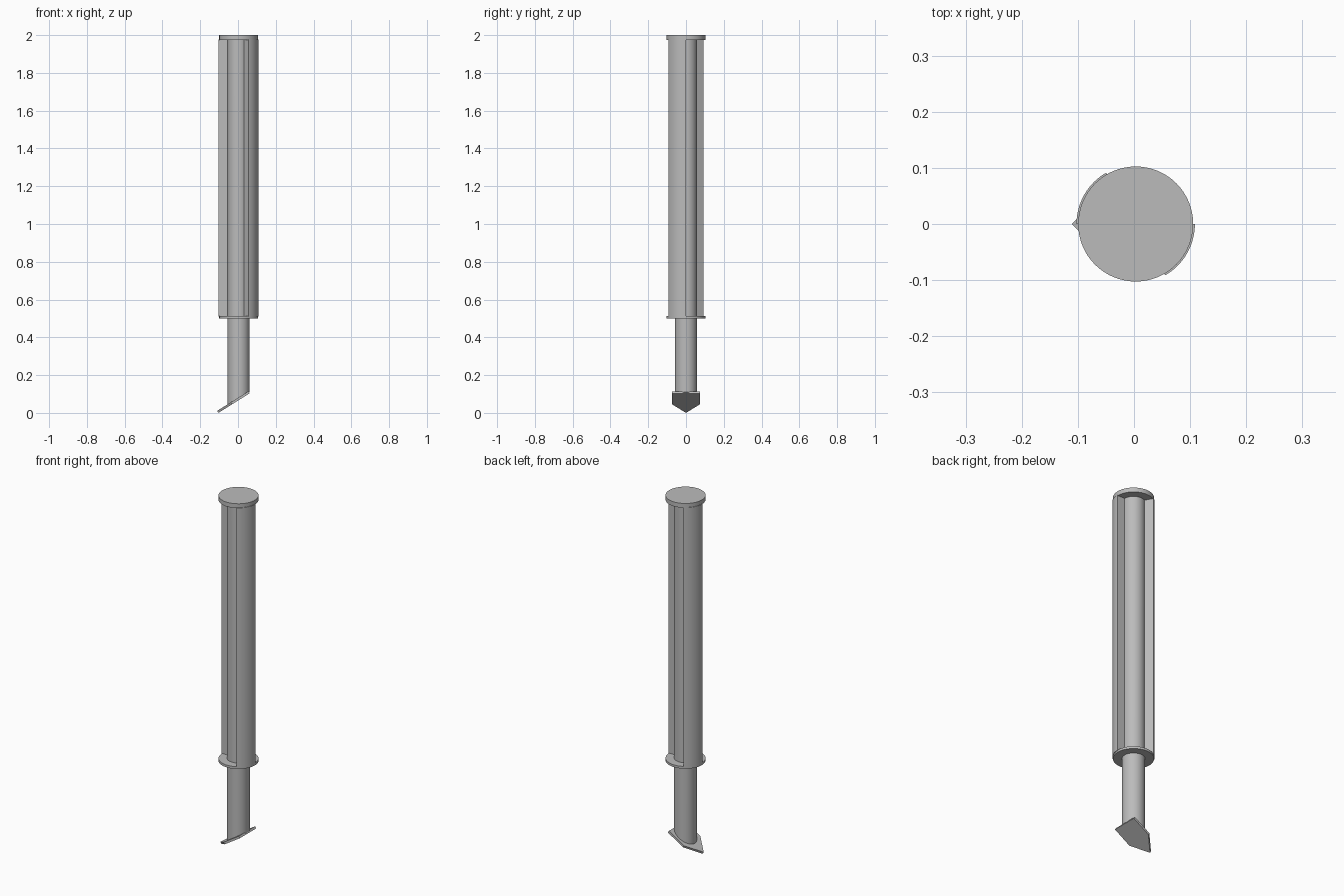
import bpy, bmesh
from math import sin, cos, radians
from mathutils import Vector

cube = bpy.data.objects.get("Cube")
if cube:
    bpy.data.objects.remove(cube, do_unlink=True)

steel = bpy.data.materials.new("grey_steel")
steel.use_nodes = True
grey = (0.5, 0.5, 0.5, 1)
steel.diffuse_color = grey
steel.node_tree.nodes["Principled BSDF"].inputs["Base Color"].default_value = grey

AXIS = 0.003          # x of the shaft axis
SHAFT_R = 0.058
TILT = radians(32)    # slope of the digging plate
TIP = Vector((-0.104, 0, 0))
SLOPE = Vector((cos(TILT), 0, sin(TILT)))
NORMAL = Vector((-sin(TILT), 0, cos(TILT)))


def make(name, points, push, cut=None):
    """Extrude a flat outline along a vector, optionally trimming below a plane."""
    bm = bmesh.new()
    face = bm.faces.new([bm.verts.new(p) for p in points])
    res = bmesh.ops.extrude_face_region(bm, geom=[face], use_keep_orig=True)
    moved = [v for v in res["geom"] if isinstance(v, bmesh.types.BMVert)]
    bmesh.ops.translate(bm, verts=moved, vec=push)
    if cut:
        geom = bm.verts[:] + bm.edges[:] + bm.faces[:]
        res = bmesh.ops.bisect_plane(bm, geom=geom, plane_co=cut[0],
                                     plane_no=cut[1], clear_inner=True)
        rim = [e for e in res["geom_cut"] if isinstance(e, bmesh.types.BMEdge)]
        bmesh.ops.contextual_create(bm, geom=rim)
    bmesh.ops.recalc_face_normals(bm, faces=bm.faces[:])
    mesh = bpy.data.meshes.new(name)
    bm.to_mesh(mesh)
    bm.free()
    mesh.materials.append(steel)
    obj = bpy.data.objects.new(name, mesh)
    bpy.context.collection.objects.link(obj)
    bpy.ops.object.select_all(action="DESELECT")
    obj.select_set(True)
    bpy.context.view_layer.objects.active = obj
    bpy.ops.object.shade_smooth_by_angle(angle=radians(30))
    return obj


def arc(radius, start, end, steps, z):
    angles = [radians(start + (end - start) * i / steps) for i in range(steps + 1)]
    return [Vector((AXIS + radius * cos(a), radius * sin(a), z)) for a in angles]


def cylinder(name, radius, low, high, cut=None):
    return make(name, arc(radius, 0, 360, 64, low)[:-1], Vector((0, 0, high - low)), cut)


# Central shaft, trimmed to sit on the sloping plate
cylinder("shaft", SHAFT_R, -0.1, 1.98, (TIP + NORMAL * 0.006, NORMAL))

# End discs
cylinder("top_disc", 0.1025, 1.975, 2.0)
cylinder("lower_disc", 0.1025, 0.5, 0.513)

# Two opposite lengthwise ribs, each a sixth of a ring
for name, start in (("left_rib", -60), ("right_rib", 120)):
    outline = (arc(0.1055, start, start + 60, 16, 0.51)
               + arc(SHAFT_R - 0.003, start + 60, start, 16, 0.51))
    make(name, outline, Vector((0, 0, 1.468)))

# Pointed digging plate
shape = [(0, 0), (0.085, -0.073), (0.196, -0.073), (0.196, 0.073), (0.085, 0.073)]
make("digging_plate", [TIP + SLOPE * s + Vector((0, y, 0)) for s, y in shape],
     NORMAL * 0.0125)
